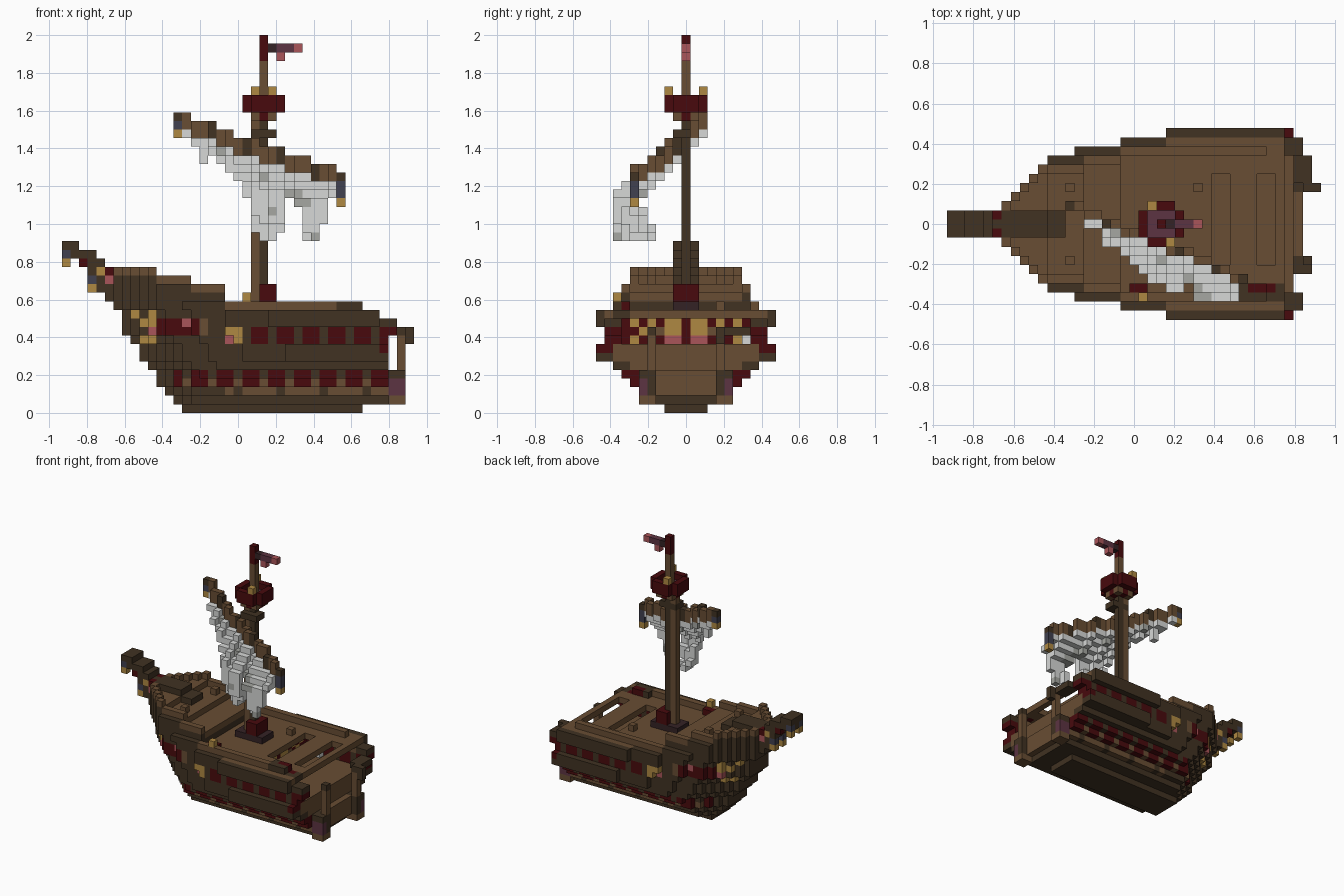
import bpy, bmesh
from mathutils import Vector

if "Cube" in bpy.data.objects:
    bpy.data.objects.remove(bpy.data.objects["Cube"])

S = 1 / 22                     # block size
MID = 10                       # centre row across the ship
COLOURS = {
    "dark_wood": (0.052, 0.032, 0.016), "wood": (0.14, 0.075, 0.033),
    "dark_red": (0.065, 0.003, 0.004), "gold": (0.43, 0.25, 0.055),
    "pink": (0.40, 0.09, 0.10), "purple": (0.107, 0.034, 0.054),
    "white_cloth": (0.68, 0.69, 0.68), "grey_cloth": (0.38, 0.39, 0.36),
    "slate": (0.052, 0.052, 0.08), "maroon": (0.034, 0.016, 0.018),
}
NAMES = list(COLOURS)
mats = []
for name, rgb in COLOURS.items():
    m = bpy.data.materials.new(name)
    m.use_nodes = True
    m.diffuse_color = (*rgb, 1)
    m.specular_intensity = 0
    m.roughness = 1
    bsdf = m.node_tree.nodes["Principled BSDF"]
    bsdf.inputs["Base Color"].default_value = (*rgb, 1)
    bsdf.inputs["Roughness"].default_value = 1
    bsdf.inputs["Specular IOR Level"].default_value = 0
    mats.append(m)

parts, owner = {}, {}


def put(part, i, j, k, colour):
    """Place one block; a later part replaces an earlier one."""
    cell = (i, j, k)
    if cell in owner:
        del parts[owner[cell]][cell]
    owner[cell] = part
    parts.setdefault(part, {})[cell] = colour


def box(part, xs, ys, zs, colour):
    """Fill an inclusive range of blocks."""
    for i in range(xs[0], xs[1] + 1):
        for j in range(ys[0], ys[1] + 1):
            for k in range(zs[0], zs[1] + 1):
                put(part, i, j, k, colour)


# Hull: half width, bow start and stern end of each layer
WIDTH = [2, 4, 5, 6, 7, 8, 10, 10, 9, 9, 10, 10]
BOW = [14, 13, 12, 11, 11, 10, 9, 9, 8, 7, 7, 7]
STERN = [34, 37, 37, 37, 37, 37, 37, 37, 37, 38, 38, 36]
TAPER = [2, 3, 4, 5, 6, 7, 7, 7, 8, 8, 8, 8, 9, 9, 9, 9, 9, 10]


def half(i, start, cap):
    return min(cap, TAPER[min(max(i - start, 0), len(TAPER) - 1)])


def hull_colour(i, k, side, h):
    if side < h - 1 and i > BOW[k] + 1:
        return "wood" if k > 4 else "dark_wood"
    if k in (9, 10) and 10 < i < 17:             # bow panels
        return "wood" if i == 16 else "dark_red"
    if k in (8, 9) and i > 20:                   # upper gun windows
        return "dark_wood" if i % 3 == 0 else "dark_red"
    if k in (3, 4) and i > 12:                   # lower windows
        return ("dark_red", "dark_red", "wood" if k == 3 else "dark_wood")[i % 3]
    if k == 2 and i > 18 and i % 5:
        return "wood"
    return "dark_red" if k == 7 and i == 37 else "dark_wood"


for k, cap in enumerate(WIDTH):
    for i in range(BOW[k], STERN[k] + 1):
        h = half(i, BOW[k], cap)
        if i >= 37 and k > 7:
            h = 9
        for j in range(MID - h, MID + h + 1):
            side = abs(j - MID)
            if i > 27 and 8 <= k <= 10 and side < 8:
                continue                          # open cabin
            if k == 11 and 6 <= j <= 15 and i in (29, 30, 34, 35):
                continue                          # deck hatches
            col = hull_colour(i, k, side, h)
            if k == 11 and side < h and i > BOW[k]:
                col = "wood"
            put("hull", i, j, k, col)

# Foredeck rising in steps towards the bow, each with a rail
for first, last, top in ((6, 10, 16), (11, 14, 15), (15, 18, 14)):
    for i in range(first, last + 1):
        for k in range(12, top + 1):
            h = half(i, 6, (8, 7, 7, 6, 6)[k - 12])
            for j in range(MID - h, MID + h + 1):
                edge = abs(j - MID) >= h or i == 6
                if k < top:
                    deck = k == top - 1 and not edge
                    put("foredeck", i, j, k, "wood" if deck else "dark_wood")
                elif edge:
                    put("foredeck_rail", i, j, k, "wood")

# Main rail along both sides, broken at the stern corner
for j in (MID - 8, MID + 8):
    box("main_rail", (19, 34), (j, j), (12, 12), "wood")
box("broken_rail", (32, 34), (2, 3), (12, 12), "dark_wood")
box("broken_rail", (33, 34), (3, 3), (12, 12), "dark_red")
box("broken_rail", (35, 36), (2, 3), (11, 11), "dark_wood")
put("broken_rail", 35, 3, 11, "dark_red")

# Cabin bulkhead: gold frames with pink and red panes
for j in range(3, 18):
    side = abs(j - MID)
    for k, col in ((10, "gold" if side in (1, 2, 4, 6) else "dark_red"),
                   (9, "gold" if side in (1, 2, 5) else "wood" if side == 3 else "dark_red"),
                   (8, "pink" if side in (1, 2, 4) else "gold" if side == 6 else "dark_red")):
        put("cabin_wall", 27, j, k, col)
put("lantern", 30, 17, 8, "white_cloth")

# Stern galleries with posts
box("stern_ledge", (38, 38), (7, 13), (2, 4), "wood")
for j, outer in ((6, 5), (14, 15)):
    low, high = min(j, outer), max(j, outer)
    box("stern_gallery", (38, 39), (low, high), (1, 4), "dark_wood")
    box("stern_gallery", (38, 39), (low, high), (1, 1), "wood")
    box("stern_gallery", (38, 39), (outer, outer), (2, 3), "purple")
    box("stern_post", (39, 39), (j, j), (5, 8), "wood")
    put("stern_post", 39, j, 9, "dark_wood")
box("stern_post", (40, 40), (14, 14), (8, 9), "dark_wood")
box("stern_post", (38, 39), (15, 17), (9, 9), "dark_wood")

# Stem and bowsprit
for first, last, low, high in ((0, 1, 18, 19), (2, 3, 17, 18), (3, 4, 16, 17),
                               (4, 5, 14, 16), (5, 10, 13, 16), (11, 12, 15, 15)):
    box("bowsprit", (first, last), (MID - 1, MID + 1), (low, high), "dark_wood")
for j in (MID - 1, MID + 1):
    for i, k, col in ((0, 18, "slate"), (0, 17, "gold"), (3, 14, "gold"), (3, 15, "slate"),
                      (4, 16, "gold"), (5, 15, "pink"), (5, 16, "dark_red"), (2, 17, "dark_red")):
        put("bow_ornament", i, j, k, col)

# Gold and pink trim on both sides of the hull
for sign in (-1, 1):
    for i, k, col in ((8, 11, "gold"), (9, 10, "gold"), (10, 11, "gold"), (9, 8, "gold"),
                      (10, 8, "gold"), (10, 9, "pink"), (10, 10, "gold"), (14, 10, "pink"),
                      (19, 9, "gold"), (20, 9, "gold"), (20, 8, "gold"), (19, 8, "pink")):
        put("hull_trim", i, MID + sign * half(i, BOW[k], WIDTH[k]), k, col)
    put("bollard", 13, MID + sign * 4, 15, "wood")
put("bollard", 27, MID + 4, 12, "wood")
box("deck_winch", (20, 21), (3, 3), (12, 12), "dark_red")
put("deck_winch", 21, 2, 13, "gold")

# Mast and its foot
box("mast_foot", (21, 25), (9, 11), (12, 12), "maroon")
box("mast_foot", (23, 24), (9, 11), (13, 14), "dark_red")
box("mast", (22, 22), (MID, MID), (12, 33), "wood")
box("mast", (23, 23), (MID, MID), (12, 33), "dark_wood")
box("mast", (23, 23), (MID, MID), (34, 40), "wood")
box("mast_tip", (23, 23), (MID, MID), (41, 43), "dark_red")

# Lookout basket
for i in range(21, 26):
    for j in range(8, 13):
        a, b = abs(i - 23), abs(j - MID)
        if a + b == 4 or (a, b) == (0, 0):
            continue
        if max(a, b) == 2:
            box("lookout", (i, i), (j, j), (35, 36), "dark_red")
        else:
            put("lookout", i, j, 34, "wood" if a + b == 2 else "dark_red")
            put("lookout", i, j, 35, "purple")
put("lookout_post", 22, 12, 37, "gold")
put("lookout_post", 24, 8, 37, "gold")

# Pennant
for i, k, col in ((24, 42, "maroon"), (25, 42, "purple"), (26, 42, "purple"),
                  (27, 42, "pink"), (25, 41, "pink")):
    put("pennant", i, MID, k, col)

# Slanted yard with the torn sail billowing forward below it
HEM = [32, 31, 29, 30, 29, 28, 27, 25, 21, 20, 20, 21, 25, 24, 20, 20, 22, 25]
BILLOW = [0, 0, 1, 2, 3, 4, 4, 4, 3, 3, 2, 2]
for i in range(13, 32):
    j, top = round(12 - (i - 13) * 0.42), round(34 - (i - 13) * 0.36)
    box("yard", (i, i), (j, j), (top - 1, top), "dark_wood" if i % 4 == 1 else "wood")
    if i == 13:
        continue
    limit = 0 if i < 15 else 1 if i < 17 else 2 if i < 20 else 4
    last = j
    for k in range(top - 1, HEM[i - 14] - 1, -1):
        row = max(j - min(limit, BILLOW[min(top - k, len(BILLOW) - 1)]), 2)
        grey = (i * 3 + k * 5) % 17 == 0 or (i in (26, 27) and k < 26)
        for jj in range(min(row, last), max(row, last) + 1):
            if (i, jj, k) not in owner:
                put("sail", i, jj, k, "grey_cloth" if grey else "white_cloth")
        last = row
for i, j, k in ((13, 12, 33), (32, 4, 26)):
    put("yard_end", i, j, k, "slate")
    put("yard_end", i, j, k - 1, "slate" if i > 30 else "gold")
box("yard_end", (32, 32), (4, 4), (27, 27), "dark_wood")
put("yard_end", 32, 4, 24, "gold")
box("mast_brace", (22, 24), (9, 10), (32, 32), "dark_wood")


# Turn the blocks into meshes, keeping only exposed faces
def build(part, cells):
    bm = bmesh.new()
    verts = {}
    for cell, colour in cells.items():
        for axis in range(3):
            for step in (0, 1):
                near = list(cell)
                near[axis] += 2 * step - 1
                if tuple(near) in owner:
                    continue
                u, v = (axis + 1) % 3, (axis + 2) % 3
                loop = []
                for du, dv in ((0, 0), (1, 0), (1, 1), (0, 1)):
                    p = list(cell)
                    p[axis] += step
                    p[u] += du
                    p[v] += dv
                    key = tuple(p)
                    if key not in verts:
                        verts[key] = bm.verts.new(Vector((p[0] - 20.5, p[1] - 10.5, p[2])) * S)
                    loop.append(verts[key])
                face = bm.faces.new(loop if step else loop[::-1])
                face.material_index = NAMES.index(colour)
    mesh = bpy.data.meshes.new(part)
    bm.to_mesh(mesh)
    bm.free()
    for m in mats:
        mesh.materials.append(m)
    bpy.context.collection.objects.link(bpy.data.objects.new(part, mesh))


for part, cells in parts.items():
    if cells:
        build(part, cells)
